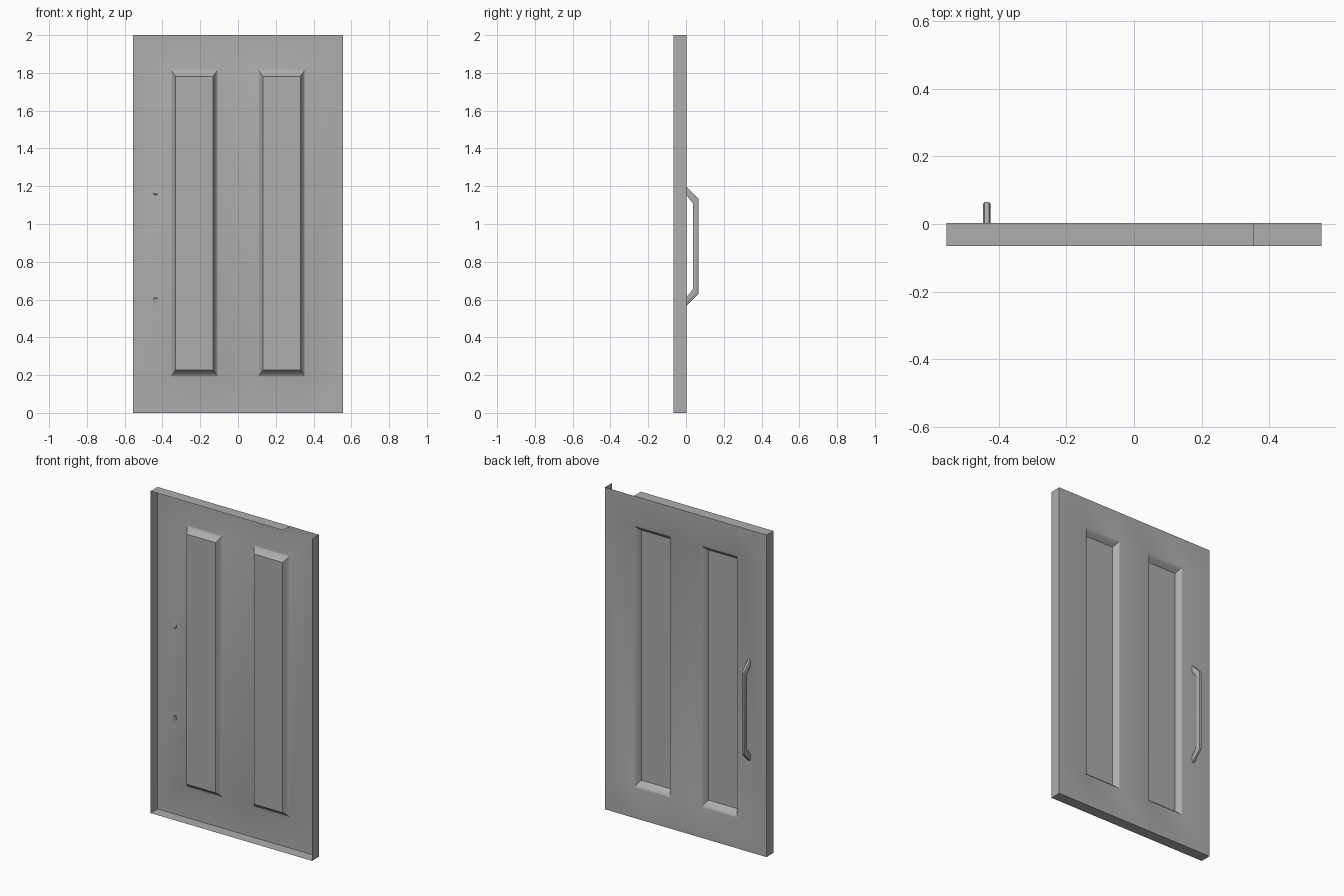
import bpy
import bmesh
import math

cube = bpy.data.objects.get("Cube")
if cube:
    bpy.data.objects.remove(cube, do_unlink=True)

grey = bpy.data.materials.new("plain grey")
grey.use_nodes = True
colour = (0.42, 0.42, 0.42, 1)
grey.diffuse_color = colour
grey.node_tree.nodes["Principled BSDF"].inputs["Base Color"].default_value = colour

BACK, FRONT = 0.003, -0.065


def finish(bm, name, angle):
    mesh = bpy.data.meshes.new(name)
    bm.to_mesh(mesh)
    bm.free()
    mesh.materials.append(grey)
    obj = bpy.data.objects.new(name, mesh)
    bpy.context.collection.objects.link(obj)
    bpy.ops.object.select_all(action='DESELECT')
    obj.select_set(True)
    bpy.context.view_layer.objects.active = obj
    bpy.ops.object.shade_smooth_by_angle(angle=math.radians(angle))
    return obj


# Door sheet: a grid of cells, two of which become pressed panels
xs = [-0.555, -0.356, -0.106, 0.106, 0.356, 0.555]
zs = [0, 0.19, 1.818, 2]
bm = bmesh.new()
grid = [[bm.verts.new((x, BACK, z)) for x in xs] for z in zs]
panels = []
for r in range(len(zs) - 1):
    for c in range(len(xs) - 1):
        face = bm.faces.new((grid[r][c], grid[r + 1][c],
                             grid[r + 1][c + 1], grid[r][c + 1]))
        if r == 1 and c in (1, 3):
            panels.append(face)

# Folded rim towards the front, open over the last top cell
rim = [e for e in bm.edges if e.is_boundary and not
       all(v.co.z > 1.99 and v.co.x > 0.3 for v in e.verts)]
made = bmesh.ops.extrude_edge_only(bm, edges=rim)["geom"]
for v in made:
    if isinstance(v, bmesh.types.BMVert):
        v.co.y = FRONT

# Pressed panels: gently curved slopes down to a flat field
STEPS, DEPTH = 4, 0.036
for face in panels:
    mid = face.calc_center_median()
    corners = [(math.copysign(1, v.co.x - mid.x), math.copysign(1, v.co.z - mid.z))
               for v in face.verts]
    outer = [v.co.copy() for v in face.verts]
    for i in range(1, STEPS + 1):
        t = i / STEPS
        bmesh.ops.inset_individual(bm, faces=[face], thickness=0.001)
        for v in face.verts:
            sx, sz = math.copysign(1, v.co.x - mid.x), math.copysign(1, v.co.z - mid.z)
            start = outer[corners.index((sx, sz))]
            v.co = (start.x - sx * 0.026 * t, BACK - DEPTH * t ** 1.4,
                    start.z - sz * 0.037 * t)
bmesh.ops.recalc_face_normals(bm, faces=bm.faces)
finish(bm, "door_panel", 40)

# Pull handle: chamfered bar swept along a mitred bracket path
inner = [(-0.001, 1.158), (0.036, 1.11), (0.036, 0.655), (-0.001, 0.607)]
outer = [(0.003, 1.198), (0.065, 1.135), (0.065, 0.63), (0.003, 0.568)]
section = [(-1, 0.2), (-1, 0.8), (-0.6, 1), (0.6, 1),
           (1, 0.8), (1, 0.2), (0.6, 0), (-0.6, 0)]
bm = bmesh.new()
rings = []
for (yi, zi), (yo, zo) in zip(inner, outer):
    rings.append([bm.verts.new((-0.436 + 0.011 * u, yi + (yo - yi) * v, zi + (zo - zi) * v))
                  for u, v in section])
n = len(section)
for a, b in zip(rings, rings[1:]):
    for i in range(n):
        j = (i + 1) % n
        bm.faces.new((a[i], a[j], b[j], b[i]))
bm.faces.new(rings[0])
bm.faces.new(rings[-1])
bmesh.ops.recalc_face_normals(bm, faces=bm.faces)
finish(bm, "pull_handle", 40)
